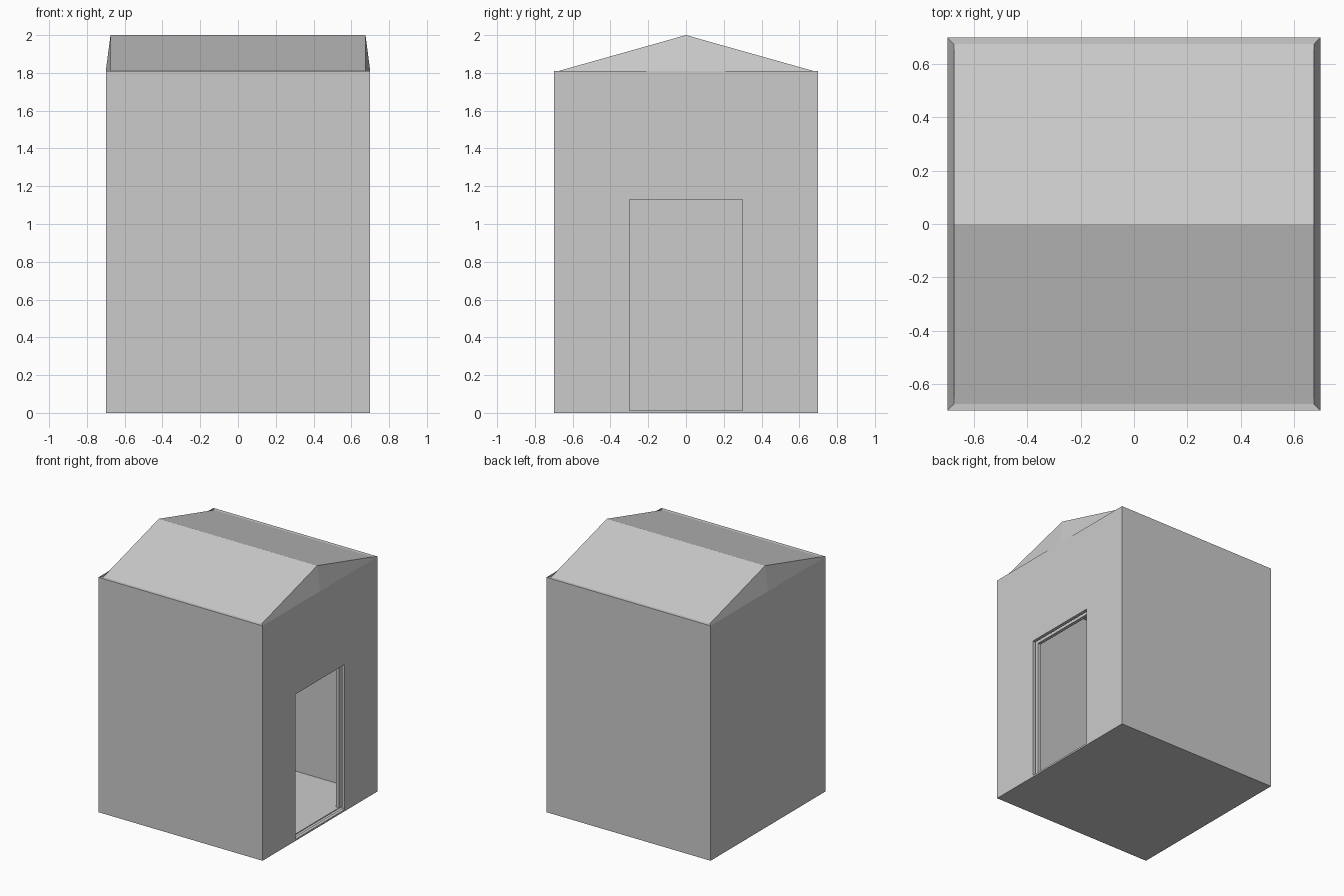
import bpy, bmesh

if "Cube" in bpy.data.objects:
    bpy.data.objects.remove(bpy.data.objects["Cube"])

T = 0.025  # wall thickness and roof inset
PLAN = [(1, -1), (1, 0), (1, 1), (-1, 1), (-1, 0), (-1, -1)]


def add_house(bm, half, floor, eave, ridge, inward=False):
    """Closed house volume: rings at floor, eave and inset roof edge."""
    rings = [
        [bm.verts.new((x * half, y * half, floor)) for x, y in PLAN],
        [bm.verts.new((x * half, y * half, eave)) for x, y in PLAN],
        [bm.verts.new((x * (half - T), y * (half - T), eave if y else ridge)) for x, y in PLAN],
    ]
    faces = [bm.faces.new(reversed(rings[0]))]
    for low, high in zip(rings, rings[1:]):
        for i in range(6):
            j = (i + 1) % 6
            faces.append(bm.faces.new((low[i], low[j], high[j], high[i])))
    top = rings[2]
    faces.append(bm.faces.new([top[i] for i in (5, 0, 1, 4)]))
    faces.append(bm.faces.new([top[i] for i in (4, 1, 2, 3)]))
    if inward:
        bmesh.ops.reverse_faces(bm, faces=faces)


def hollow_house(name, outer, inner, cutter):
    bm = bmesh.new()
    add_house(bm, *outer)
    add_house(bm, *inner, inward=True)
    mesh = bpy.data.meshes.new(name)
    bm.to_mesh(mesh)
    bm.free()
    obj = bpy.data.objects.new(name, mesh)
    bpy.context.collection.objects.link(obj)
    cut = obj.modifiers.new("doorway", 'BOOLEAN')
    cut.operation = 'DIFFERENCE'
    cut.solver = 'EXACT'
    cut.object = cutter
    return obj


# Doorway cutter through the right-hand wall
z0, z1 = 0.013, 1.13
bpy.ops.mesh.primitive_cube_add(size=1, location=(0.7, 0, (z0 + z1) / 2))
door = bpy.context.object
door.name = "doorway_cutter"
door.scale = (0.4, 0.6, z1 - z0)
door.hide_render = True
door.display_type = 'WIRE'

# Outer walls with gabled roof
hollow_house("outer_walls_and_roof",
             (0.7, 0.0, 1.81, 2.0),
             (0.7 - T, 0.006, 1.81 - T, 2.0 - T), door)

# Separate inner lining, leaving a cavity between the two walls
hollow_house("inner_lining",
             (0.7 - 2 * T, 0.007, 1.81 - 2 * T, 2.0 - 2 * T),
             (0.7 - 3 * T, 0.012, 1.81 - 3 * T, 2.0 - 3 * T), door)
door.hide_set(True)
